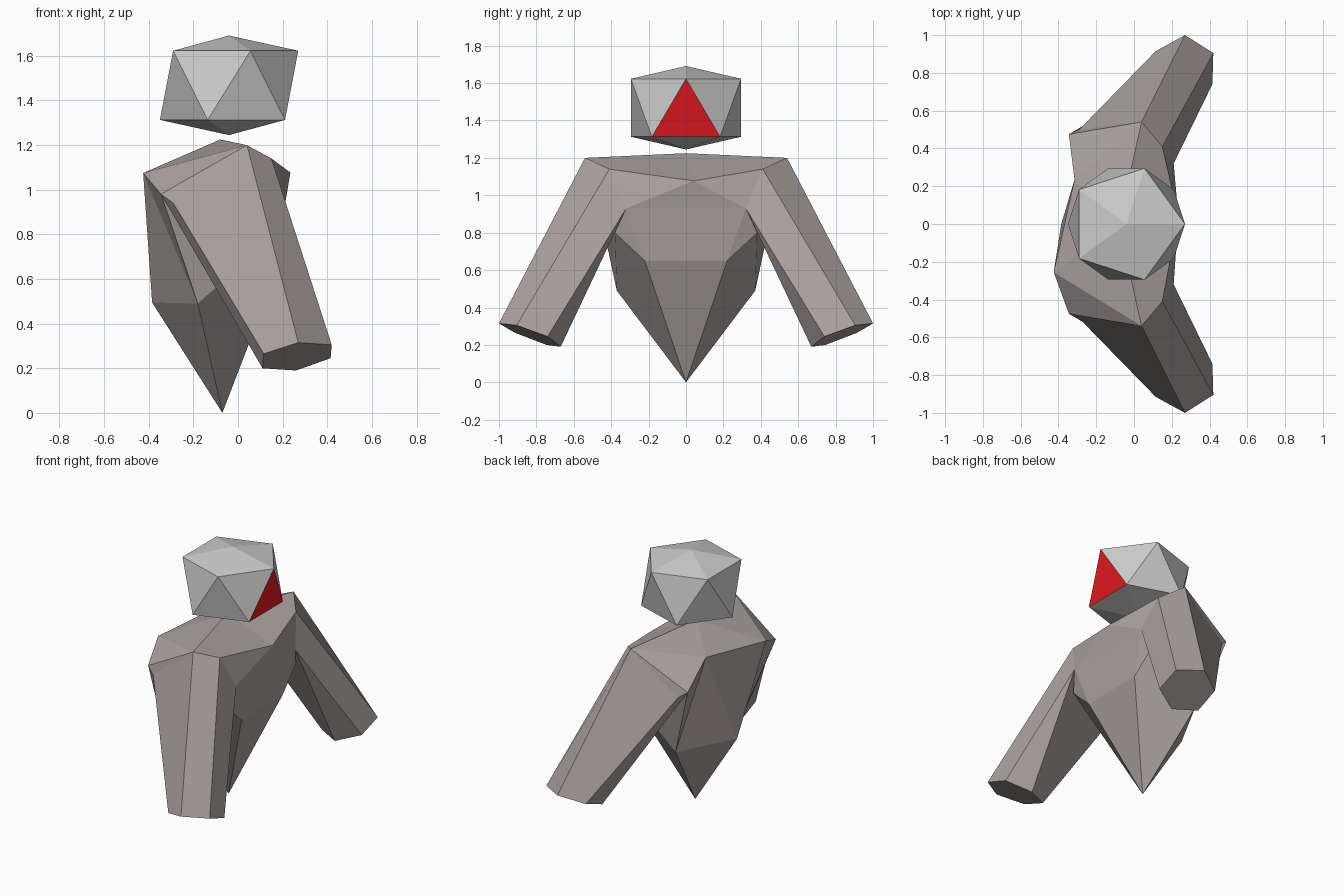
import bpy, bmesh
from math import cos, sin, tau

if "Cube" in bpy.data.objects:
    bpy.data.objects.remove(bpy.data.objects["Cube"])


def material(name, color):
    m = bpy.data.materials.new(name)
    m.diffuse_color = (*color, 1)
    m.use_nodes = True
    m.node_tree.nodes["Principled BSDF"].inputs["Base Color"].default_value = m.diffuse_color
    return m


def build(name, verts, faces, mats):
    me = bpy.data.meshes.new(name)
    me.from_pydata(verts, [], faces)
    bm = bmesh.new()
    bm.from_mesh(me)
    bmesh.ops.recalc_face_normals(bm, faces=bm.faces[:])
    bm.to_mesh(me)
    bm.free()
    for m in mats:
        me.materials.append(m)
    ob = bpy.data.objects.new(name, me)
    bpy.context.collection.objects.link(ob)
    return ob


grey = material("head_grey", (0.6, 0.6, 0.6))
red = material("face_red", (0.8, 0.01, 0.015))
stone = material("body_stone", (0.4, 0.36, 0.35))

# Head: squashed icosahedron, one red face looking along +x
cx, cz, r = -0.04, 1.468, 0.31
hv = [(cx, 0, cz + 0.223), (cx, 0, cz - 0.223)]
for ring in range(2):
    for i in range(5):
        a = tau * (i + ring / 2) / 5
        hv.append((cx + r * cos(a), r * sin(a), cz + (0.155 if ring == 0 else -0.155)))
hf = []
for i in range(5):
    j = (i + 1) % 5
    hf += [(0, 2 + i, 2 + j), (1, 7 + j, 7 + i),
           (2 + i, 7 + i, 2 + j), (7 + i, 7 + j, 2 + j)]
head = build("head", hv, hf, [grey, red])
for p in head.data.polygons:
    if set(p.vertices) == {2, 7, 11}:
        p.material_index = 1

# Torso points on the centre line: tip, back, chest, neck
centre = {"T": (-0.07, 0, 0), "K": (-0.385, 0, 0.495),
          "P": (0.235, 0.04, 1.077), "Q": (-0.08, 0, 1.225)}
# Mirrored points: torso and shoulder in lower case, hand rim A-F
side = {"w": (-0.18, 0.37, 0.49), "r": (-0.345, 0.475, 0.98), "q": (-0.29, 0.50, 0.94),
        "s": (0.04, 0.54, 1.20), "c": (0.15, 0.41, 1.14), "d": (0.21, 0.32, 0.93),
        "g": (0.17, 0.38, 0.80), "f": (0.18, 0.22, 0.65),
        "A": (0.115, 0.915, 0.265), "B": (0.27, 1.0, 0.315), "C": (0.42, 0.905, 0.305),
        "D": (0.415, 0.74, 0.245), "E": (0.26, 0.67, 0.19), "F": (0.11, 0.745, 0.20)}
verts, index = [], {}


def add(key, co):
    index[key] = len(verts)
    verts.append(co)


for k, co in centre.items():
    add((k, 1), co)
    index[(k, -1)] = index[(k, 1)]
for s in (1, -1):
    for k, (x, y, z) in side.items():
        add((k, s), (x, y * s, z))
# Uneven shoulder blades
add(("b", 1), (-0.315, 0.235, 1.12))
add(("b", -1), (-0.425, -0.255, 1.075))

torso = "Tfgw TwK Kwb wrb wgr gdr dgf brs rqs Qsb scQ cPQ cdP"
arm = "rFEd rqAF qsBA scCB cdDC dED ABCDEF"
faces = [[index[(k, s)] for k in f] for s in (1, -1) for f in (torso + " " + arm).split()]
# Faces bridging both halves
for left, right in (("Kb", "b"), ("Qb", "b"), ("Pd", "d"), ("Tf", "f"), ("df", "fd")):
    faces.append([index[(k, 1)] for k in left] + [index[(k, -1)] for k in right])
build("torso_and_arms", verts, faces, [stone])
